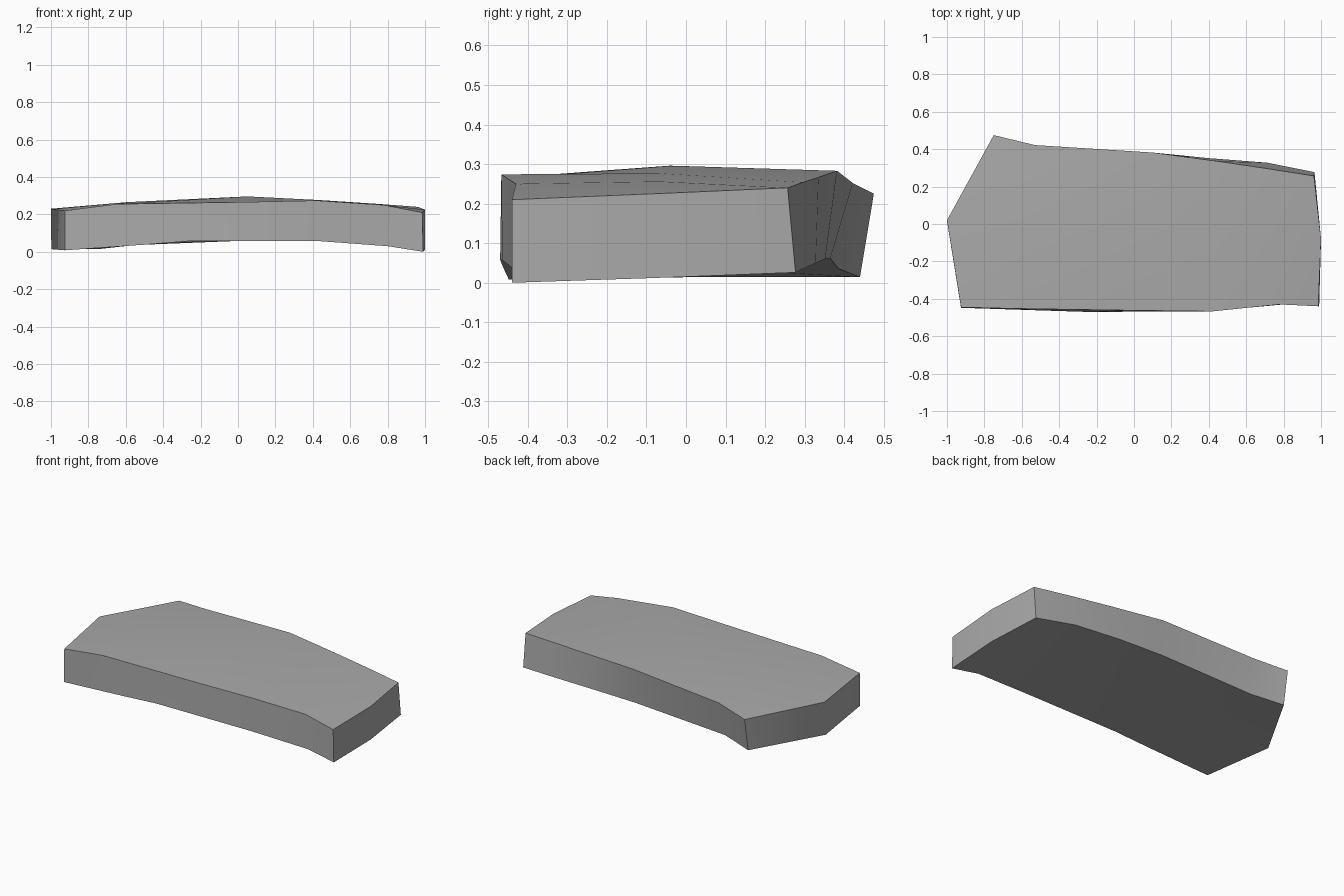
import bpy
import bmesh
import math
from mathutils import Vector

cube = bpy.data.objects.get("Cube")
if cube:
    bpy.data.objects.remove(cube, do_unlink=True)

# Plain stone grey
grey = bpy.data.materials.new("stone_grey")
grey.use_nodes = True
colour = (0.4, 0.4, 0.4, 1)
grey.diffuse_color = colour
grey.node_tree.nodes["Principled BSDF"].inputs["Base Color"].default_value = colour

# Rims of the slab, each running from the -x end to the +x end
top_front = [(-.925, -.445, .22), (-.65, -.452, .255), (0, -.462, .265),
             (.42, -.467, .274), (.78, -.43, .25), (.985, -.44, .21)]
top_back = [(-.75, .475, .225), (-.53, .422, .252), (.1, .382, .283),
            (.45, .335, .267), (.72, .295, .254), (.962, .257, .24)]
low_front = [(-.925, -.448, .008), (-.5, -.462, .038), (-.25, -.47, .058),
             (.42, -.465, .058), (.8, -.43, .03), (.99, -.44, 0)]
low_back = [(-.75, .44, .014), (-.55, .385, .036), (.1, .365, .062),
            (.4, .352, .06), (.71, .328, .05), (.965, .277, .026)]


def middle_row(front, back, rises, ends):
    """Row between two rims, raised to crown the surface, with given end points."""
    row = [(Vector(f) + Vector(b)) / 2 + Vector((0, 0, r))
           for f, b, r in zip(front[1:-1], back[1:-1], rises)]
    return [ends[0]] + row + [ends[1]]


top_middle = middle_row(top_front, top_back, (.012, .022, .006, .004),
                        ((-1, .02, .23), (1, -.08, .225)))
low_middle = middle_row(low_front, low_back, (.004, .004, .004, .002),
                        ((-.998, .005, .014), (1, -.08, .012)))

# Loop of rows around the slab's cross-section, skinned along its length
rows = [top_front, top_middle, top_back, low_back, low_middle, low_front]
bm = bmesh.new()
grid = [[bm.verts.new(p) for p in row] for row in rows]
count = len(rows)
for i in range(count):
    a, b = grid[i], grid[(i + 1) % count]
    for j in range(len(a) - 1):
        bm.faces.new((a[j], a[j + 1], b[j + 1], b[j]))

# Two angled faces close each end
for j in (0, -1):
    for i in (0, 1):
        bm.faces.new((grid[i][j], grid[i + 1][j], grid[4 - i][j], grid[5 - i][j]))

bmesh.ops.recalc_face_normals(bm, faces=bm.faces)
mesh = bpy.data.meshes.new("stone_slab")
bm.to_mesh(mesh)
bm.free()
mesh.materials.append(grey)
slab = bpy.data.objects.new("stone_slab", mesh)
bpy.context.collection.objects.link(slab)

# Soft crown and sides, crisp rims
bpy.ops.object.select_all(action="DESELECT")
slab.select_set(True)
bpy.context.view_layer.objects.active = slab
bpy.ops.object.shade_smooth_by_angle(angle=math.radians(40))
